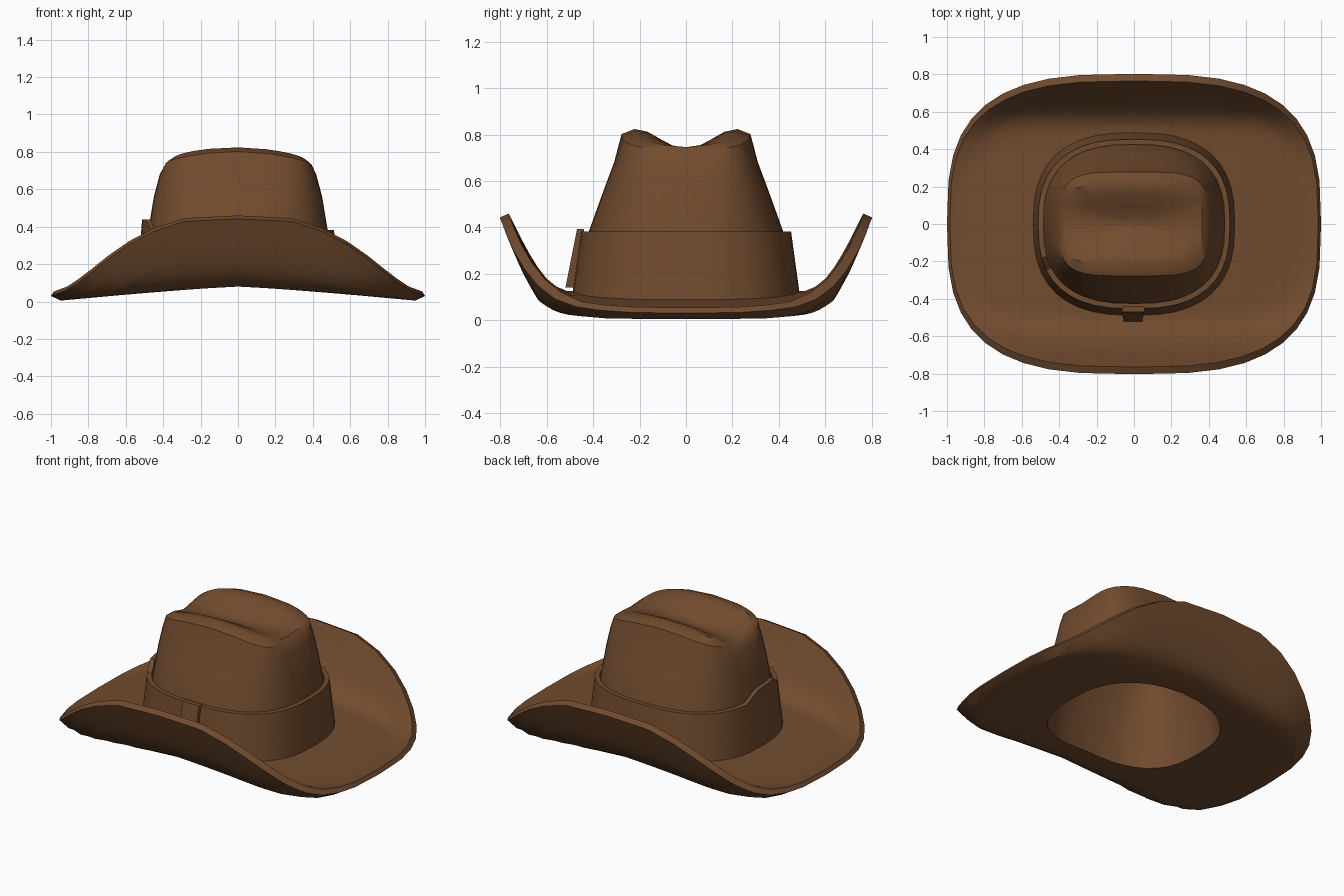
import bpy, bmesh, math

if "Cube" in bpy.data.objects:
    bpy.data.objects.remove(bpy.data.objects["Cube"])

SEG = 40
felt = bpy.data.materials.new("brown_felt")
felt.diffuse_color = (0.165, 0.071, 0.028, 1)
felt.use_nodes = True
felt.node_tree.nodes["Principled BSDF"].inputs["Base Color"].default_value = felt.diffuse_color


def interp(pts, v):
    for (a, za), (b, zb) in zip(pts, pts[1:]):
        if v <= b:
            return za + (zb - za) * (v - a) / (b - a)
    return pts[-1][1]


def outline(rx, ry, n):
    """Rounded-box loop of (x, y) points."""
    loop = []
    for i in range(SEG):
        a = 2 * math.pi * i / SEG
        c, s = math.cos(a), math.sin(a)
        loop.append((math.copysign(abs(c) ** (2 / n), c) * rx,
                     math.copysign(abs(s) ** (2 / n), s) * ry))
    return loop


def loft(name, rings, start=None, end=None):
    """Skin quads between rings; close the ends with centre points, or into a loop."""
    bm = bmesh.new()
    vs = [[bm.verts.new(p) for p in r] for r in rings]
    pairs = list(zip(vs, vs[1:])) + ([] if end else [(vs[-1], vs[0])])
    for lo, hi in pairs:
        for i in range(SEG):
            j = (i + 1) % SEG
            bm.faces.new((lo[i], lo[j], hi[j], hi[i]))
    for tip, ring in ((start, vs[0]), (end, vs[-1])):
        if tip:
            v = bm.verts.new(tip)
            for i in range(SEG):
                bm.faces.new((ring[i], ring[(i + 1) % SEG], v))
    finish(name, bm)


def finish(name, bm):
    bmesh.ops.recalc_face_normals(bm, faces=bm.faces)
    me = bpy.data.meshes.new(name)
    bm.to_mesh(me)
    bm.free()
    me.materials.append(felt)
    ob = bpy.data.objects.new(name, me)
    bpy.context.collection.objects.link(ob)
    bpy.ops.object.select_all(action='DESELECT')
    ob.select_set(True)
    bpy.context.view_layer.objects.active = ob
    bpy.ops.object.shade_smooth_by_angle(angle=math.radians(35))


# Brim: gentle saddle whose front and back edges fold up along straight lines
RIM = [(0, .46), (.3, .445), (.5, .375), (.65, .28), (.8, .16), (.9, .085), (1, .048)]
CURL_TOP = [(0, 0), (.08, .01), (.4, .2), (.69, .55), (1, 1)]
CURL_UNDER = [(0, 0), (.15, .02), (.45, .15), (.72, .52), (1, 1)]
N = 3.0


def saddle(x):
    return .126 - .08 * abs(x) ** 1.2


def brim_rings(rx, ry, hole, curl, fold, drop, lip):
    edge = outline(rx, ry, N)
    rings = []
    for t in (0, .15, .3, .45, .58, .7, .8, .9, 1):
        ring = []
        for (ox, oy), (ix, iy) in zip(edge, hole):
            x, y = ix + (ox - ix) * t, iy + (oy - iy) * t
            reach = ry * max(0, 1 - (abs(x) / rx) ** N) ** (1 / N)
            start = min(fold, .75 * reach)
            u = 1 if t == 1 else max(0, abs(y) - start) / max(reach - start, .02)
            low = saddle(x) - drop
            rise = interp(RIM, abs(x)) - lip - low
            ring.append((x, y, low + rise * interp(curl, min(u, 1))))
        rings.append(ring)
    return rings


def crown_top(x, y):
    """Lengthwise crease between two ridges that fall off toward the sides."""
    u = min(abs(y) / .215, 1)
    lift = u * u * (3 - 2 * u)
    return .735 + lift * (.09 - .38 * (x + .05) ** 2) + .03 * x


def crown_rings(inset):
    """Crown from the band height to the crease; inset gives the hollow inside."""
    rings = []
    for rx, ry, z, n in ((.48, .42, .38, 2.6), (.45, .355, .56, 3), (.418, .31, .68, 3.6)):
        rings.append([(x, y, z - inset * .5) for x, y in outline(rx - inset, ry - inset, n)])
    rings.append([(x, y, crown_top(x, y) - .022 - inset)
                  for x, y in outline(.395 - inset, .278 - inset, 4.2)])
    for k in (1, .75, .45, .2):
        rings.append([(x, y, crown_top(x, y) - inset)
                      for x, y in outline((.365 - inset) * k, (.222 - inset * .6) * k, 4.2)])
    return rings


# Brim and crown as one hollow shell: inside, underside, top, crown
under = brim_rings(1.0, .803, outline(.485, .435, 2.6), CURL_UNDER, .54, .046, .018)
top = brim_rings(.985, .765, outline(.52, .47, 2.6), CURL_TOP, .52, 0, 0)
top.reverse()
loft("brim_and_crown", crown_rings(.04)[::-1] + under + top + crown_rings(0),
     start=(0, 0, crown_top(0, 0) - .04), end=(0, 0, crown_top(0, 0)))


# Hat band with a raised overlap on the left side
def band_ring(rx, ry, upper):
    ring = []
    for x, y in outline(rx, ry, 2.6):
        bump = .055 if x < 0 and -.2 < y < .04 else 0
        ring.append((x, y, .383 + bump if upper else saddle(x) - .012))
    return ring


loft("hat_band", [band_ring(.54, .49, False), band_ring(.513, .453, True),
                  band_ring(.485, .425, True), band_ring(.51, .46, False)])

# Keeper loop at the front of the band
bm = bmesh.new()
bmesh.ops.create_cube(bm, size=1)
for v in bm.verts:
    up, front = v.co.z > 0, v.co.y < 0
    x = v.co.x * (.12 if up else .10) - .005
    y = (-.47 if up else -.52) if front else (-.44 if up else -.46)
    v.co = (x, y, .392 if up else .14)
finish("band_keeper", bm)
